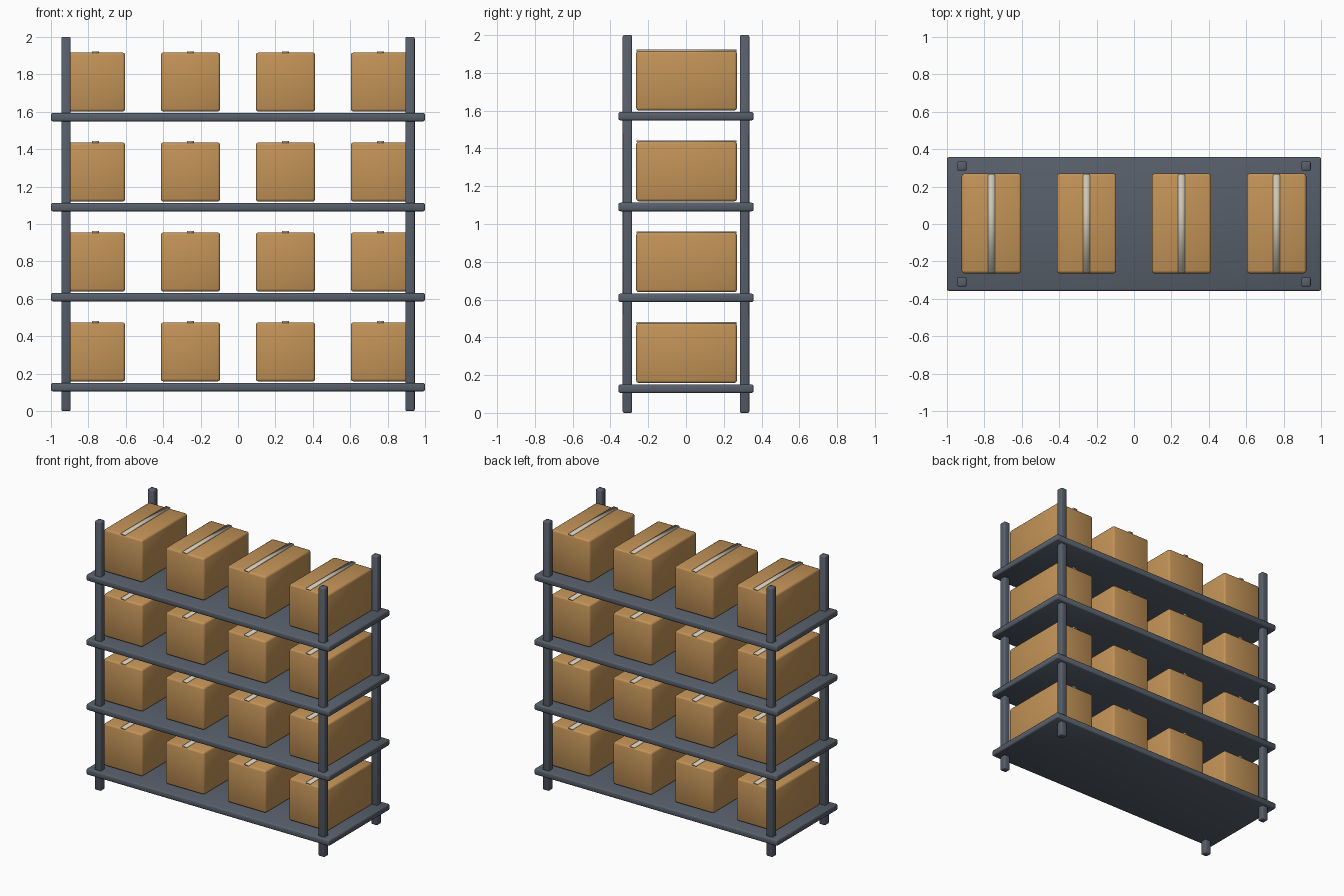
import bpy

if "Cube" in bpy.data.objects:
    bpy.data.objects.remove(bpy.data.objects["Cube"])


def material(name, rgb):
    mat = bpy.data.materials.new(name)
    mat.use_nodes = True
    mat.diffuse_color = (*rgb, 1)
    mat.node_tree.nodes["Principled BSDF"].inputs["Base Color"].default_value = (*rgb, 1)
    return mat


steel = material("grey_steel", (0.095, 0.115, 0.145))
cardboard = material("brown_cardboard", (0.54, 0.29, 0.095))
tape = material("pale_tape", (0.62, 0.56, 0.45))


def block(name, centre, size, mat, bevel=0.0):
    """Smooth shaded box with softly rounded edges."""
    bpy.ops.mesh.primitive_cube_add(size=1, location=centre)
    ob = bpy.context.object
    ob.name = name
    ob.scale = size
    bpy.ops.object.transform_apply(location=False, rotation=False, scale=True)
    ob.data.materials.append(mat)
    bpy.ops.object.shade_smooth()
    if bevel:
        mod = ob.modifiers.new("soft_edges", "BEVEL")
        mod.width = bevel
        mod.segments = 2
    return ob


# Corner posts
for sx, side in ((-1, "right"), (1, "left")):
    for sy, end in ((-1, "front"), (1, "back")):
        block(f"{end}_{side}_post", (sx * 0.92, sy * 0.31, 1.0),
              (0.05, 0.05, 2.0), steel, 0.008)

# Shelves, each with a row of taped cartons
for level in range(4):
    z = 0.128 + 0.481 * level
    block(f"shelf_{level + 1}", (0, 0, z), (2.0, 0.716, 0.045), steel, 0.01)
    for i in range(4):
        x = (i - 1.5) * 0.508
        tag = f"{level + 1}_{i + 1}"
        block(f"carton_{tag}", (x, 0.003, z + 0.188),
              (0.318, 0.534, 0.316), cardboard, 0.014)
        block(f"tape_strip_{tag}", (x, 0.003, z + 0.348),
              (0.036, 0.53, 0.009), tape)
